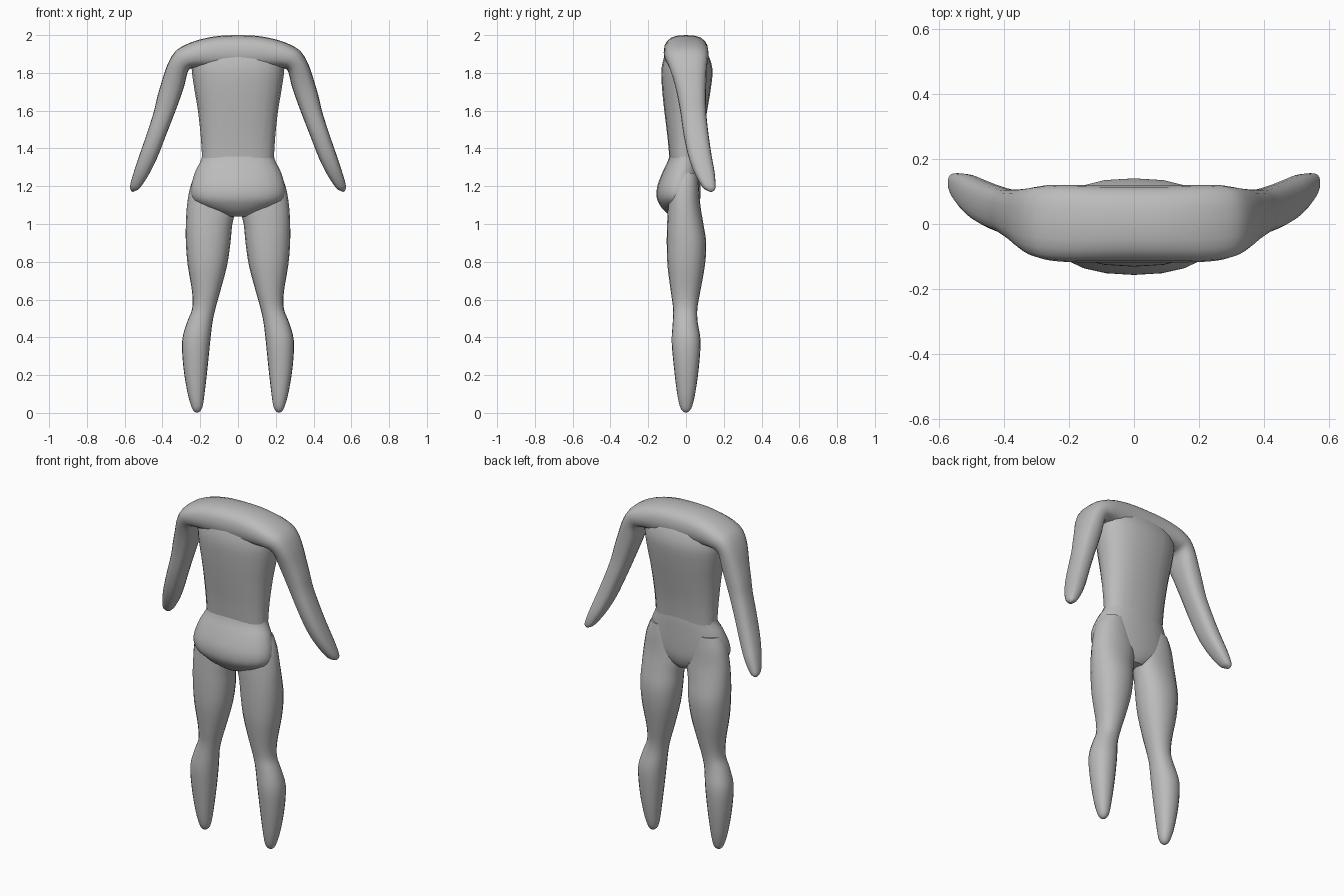
import bpy, bmesh, math
from mathutils import Vector

SIDES = 20
STEPS = 3

grey = bpy.data.materials.new("body grey")
grey.diffuse_color = (0.5, 0.5, 0.5, 1)


def spline(rows):
    """Smoothly interpolate between the given section rows."""
    out = []
    for i in range(len(rows) - 1):
        p0, p1, p2, p3 = (rows[max(0, min(len(rows) - 1, i + k))] for k in (-1, 0, 1, 2))
        for s in range(STEPS):
            t = s / STEPS
            out.append([0.5 * (2 * b + (c - a) * t + (2 * a - 5 * b + 4 * c - d) * t * t
                               + (3 * b - a - 3 * c + d) * t ** 3)
                        for a, b, c, d in zip(p0, p1, p2, p3)])
    return out + [list(rows[-1])]


def loft(name, rows, power=2.0, mirror=False, open_start=False):
    """Skin rows of (outer x, outer z, inner x, inner z, front y, back y)."""
    bm = bmesh.new()
    rings = []
    for xo, zo, xi, zi, yf, yb in spline(rows):
        ring = []
        for k in range(SIDES):
            a = 2 * math.pi * k / SIDES
            c, s = math.cos(a), math.sin(a)
            u = math.copysign(abs(c) ** (2 / power), c)
            v = math.copysign(abs(s) ** (2 / power), s)
            ring.append(bm.verts.new(((xo + xi) / 2 + u * (xo - xi) / 2,
                                      (yf + yb) / 2 + v * (yb - yf) / 2,
                                      (zo + zi) / 2 + u * (zo - zi) / 2)))
        rings.append(ring)
    for r, q in zip(rings, rings[1:]):
        for k in range(SIDES):
            j = (k + 1) % SIDES
            bm.faces.new((r[k], r[j], q[j], q[k]))
    bm.faces.new(rings[-1])
    if not open_start:
        bm.faces.new(rings[0][::-1])
    bmesh.ops.recalc_face_normals(bm, faces=bm.faces[:])
    if mirror:
        geom = bm.verts[:] + bm.edges[:] + bm.faces[:]
        bmesh.ops.mirror(bm, geom=geom, axis='X', merge_dist=0.0005)
        bmesh.ops.recalc_face_normals(bm, faces=bm.faces[:])
    mesh = bpy.data.meshes.new(name)
    bm.to_mesh(mesh)
    bm.free()
    mesh.materials.append(grey)
    obj = bpy.data.objects.new(name, mesh)
    bpy.context.collection.objects.link(obj)
    bpy.ops.object.select_all(action='DESELECT')
    obj.select_set(True)
    bpy.context.view_layer.objects.active = obj
    bpy.ops.object.shade_smooth_by_angle(angle=math.radians(40))
    return obj


def level(z, half, yf, yb):
    """Horizontal section centred on the body."""
    return (half, z, -half, z, yf, yb)


def limb(z, xi, xo, yf, yb):
    """Horizontal section of a limb."""
    return (xo, z, xi, z, yf, yb)


# Torso, narrowing to the waist
loft("torso", [
    level(1.95, 0.22, -0.08, 0.08), level(1.90, 0.24, -0.11, 0.115),
    level(1.82, 0.245, -0.130, 0.14), level(1.72, 0.232, -0.127, 0.132),
    level(1.60, 0.212, -0.115, 0.112), level(1.46, 0.197, -0.098, 0.088),
    level(1.34, 0.19, -0.087, 0.075), level(1.26, 0.19, -0.08, 0.07)], 2.4)

# Pelvis with the rounded front bulge
loft("pelvis", [
    level(1.42, 0.185, -0.075, 0.07), level(1.345, 0.193, -0.092, 0.077),
    level(1.28, 0.225, -0.122, 0.078), level(1.20, 0.248, -0.152, 0.078),
    level(1.14, 0.245, -0.155, 0.076), level(1.10, 0.205, -0.138, 0.07),
    level(1.065, 0.13, -0.11, 0.058), level(1.04, 0.06, -0.075, 0.04)], 2.2)

# Legs tapering to rounded points
loft("legs", [
    limb(1.27, 0.06, 0.222, -0.07, 0.06), limb(1.20, 0.03, 0.252, -0.085, 0.068),
    limb(1.10, 0.008, 0.270, -0.095, 0.076), limb(1.00, 0.03, 0.276, -0.100, 0.092),
    limb(0.90, 0.04, 0.276, -0.102, 0.107), limb(0.78, 0.058, 0.266, -0.098, 0.100),
    limb(0.64, 0.095, 0.243, -0.080, 0.075), limb(0.55, 0.120, 0.243, -0.068, 0.060),
    limb(0.48, 0.135, 0.270, -0.070, 0.062), limb(0.38, 0.147, 0.296, -0.076, 0.077),
    limb(0.24, 0.161, 0.289, -0.064, 0.068), limb(0.11, 0.176, 0.268, -0.048, 0.050),
    limb(0.04, 0.186, 0.249, -0.034, 0.034), limb(0.012, 0.198, 0.236, -0.02, 0.02),
    limb(0.002, 0.212, 0.222, -0.005, 0.005)], 2.2, mirror=True)

# Shoulder yoke bending down into both arms
loft("shoulders_and_arms", [
    (0.00, 2.00, 0.00, 1.815, -0.118, 0.118), (0.10, 1.996, 0.10, 1.82, -0.118, 0.118),
    (0.20, 1.977, 0.19, 1.825, -0.117, 0.120), (0.28, 1.948, 0.235, 1.825, -0.112, 0.120),
    (0.335, 1.91, 0.255, 1.82, -0.102, 0.115), (0.375, 1.84, 0.268, 1.80, -0.085, 0.110),
    (0.405, 1.75, 0.285, 1.73, -0.060, 0.107), (0.428, 1.67, 0.312, 1.65, -0.042, 0.106),
    (0.447, 1.59, 0.342, 1.57, -0.028, 0.108), (0.482, 1.48, 0.385, 1.46, -0.012, 0.120),
    (0.520, 1.37, 0.428, 1.35, 0.012, 0.136), (0.550, 1.28, 0.473, 1.26, 0.045, 0.152),
    (0.570, 1.21, 0.520, 1.19, 0.085, 0.156), (0.570, 1.185, 0.545, 1.175, 0.11, 0.150),
    (0.562, 1.172, 0.556, 1.170, 0.128, 0.138)], 2.6, mirror=True, open_start=True)
